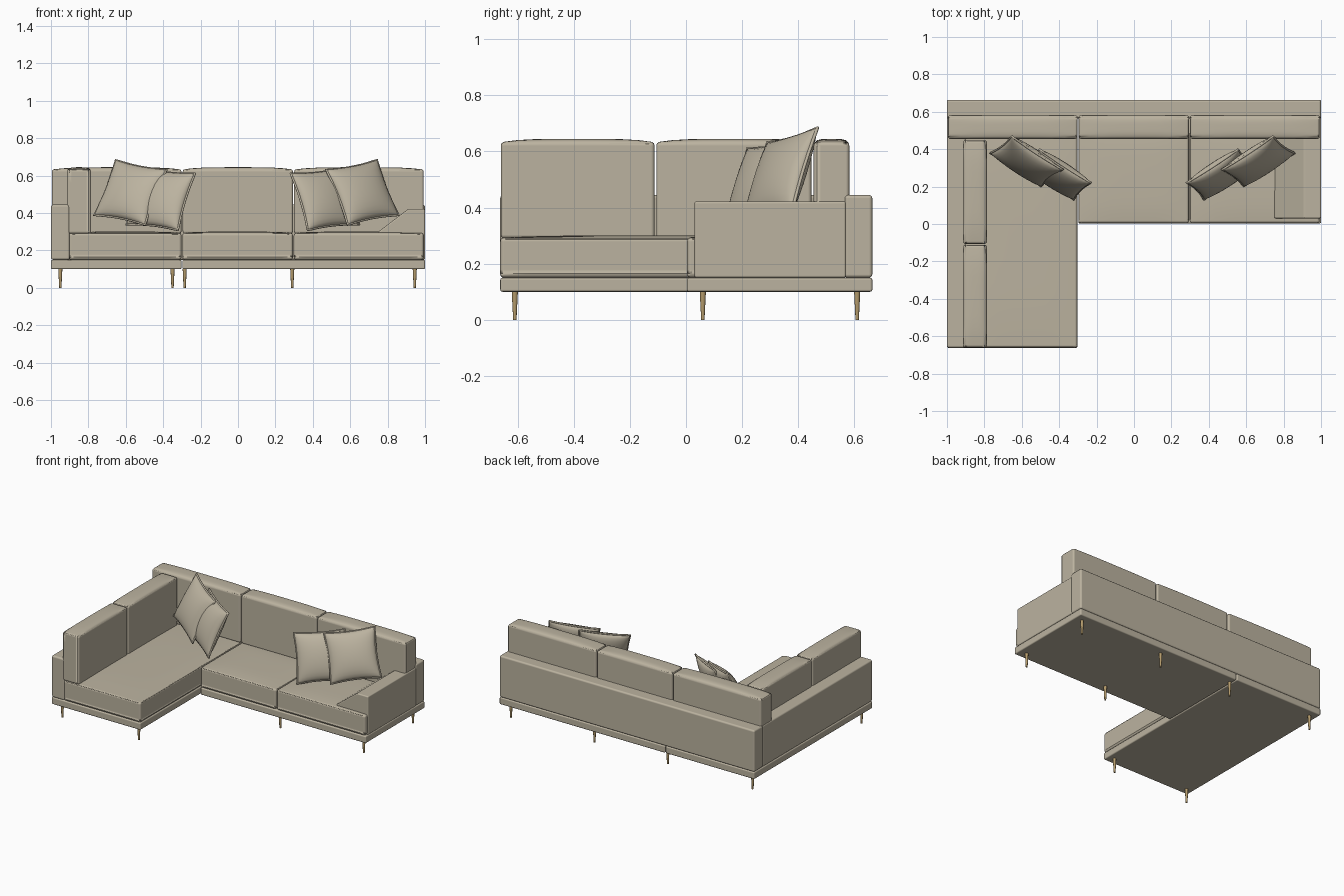
import bpy, bmesh, math
from mathutils import Vector, Matrix

if "Cube" in bpy.data.objects:
    bpy.data.objects.remove(bpy.data.objects["Cube"], do_unlink=True)


def material(name, colour):
    mat = bpy.data.materials.new(name)
    mat.use_nodes = True
    mat.diffuse_color = (*colour, 1)
    mat.node_tree.nodes["Principled BSDF"].inputs["Base Color"].default_value = (*colour, 1)
    return mat


FABRIC = material("beige fabric", (0.50, 0.45, 0.35))
WOOD = material("golden wood", (0.46, 0.33, 0.15))


def finish(name, bm, mat, bevel=0):
    bmesh.ops.recalc_face_normals(bm, faces=bm.faces)
    mesh = bpy.data.meshes.new(name)
    bm.to_mesh(mesh)
    bm.free()
    mesh.shade_smooth()
    mesh.materials.append(mat)
    obj = bpy.data.objects.new(name, mesh)
    bpy.context.collection.objects.link(obj)
    if bevel:
        mod = obj.modifiers.new("rounded edges", "BEVEL")
        mod.width, mod.segments = bevel, 3
        mod.limit_method, mod.angle_limit = "ANGLE", math.radians(30)
        mod.harden_normals = True
    return obj


def box(name, x, y, z, bevel=0.008, puff=0):
    """Box between limits; puff swells the top into a soft crown."""
    bm = bmesh.new()
    bmesh.ops.create_cube(bm, size=2)
    if puff:
        bmesh.ops.subdivide_edges(bm, edges=bm.edges[:], cuts=9, use_grid_fill=True)
    for v in bm.verts:
        a, b, c = v.co
        crown = puff * (1 - a**4) * (1 - b**4) if c > 0.99 else 0
        v.co = [lo + (hi - lo) * (t + 1) / 2 for t, (lo, hi) in zip((a, b, c), (x, y, z))]
        v.co.z += crown
    return finish(name, bm, FABRIC, bevel)


def piping(name, points, radius):
    curve = bpy.data.curves.new(name, "CURVE")
    curve.dimensions = "3D"
    curve.bevel_depth, curve.bevel_resolution = radius, 2
    spline = curve.splines.new("POLY")
    spline.points.add(len(points) - 1)
    for p, co in zip(spline.points, points):
        p.co = (*co, 1)
    spline.use_cyclic_u = True
    curve.materials.append(FABRIC)
    bpy.context.collection.objects.link(bpy.data.objects.new(name, curve))


def cushion(name, x, y, z, puff):
    r, inset = 0.016, 0.005
    box(name, x, y, z, r, puff)
    # Corded seam around the top edge, with cut corners
    (x0, x1), (y0, y1) = [(lo + inset, hi - inset) for lo, hi in (x, y)]
    loop = [(x0 + r, y0), (x1 - r, y0), (x1, y0 + r), (x1, y1 - r),
            (x1 - r, y1), (x0 + r, y1), (x0, y1 - r), (x0, y0 + r)]
    piping(name + "_piping", [(a, b, z[1] - inset) for a, b in loop], 0.003)


# Plinths of the two modules
box("chaise_plinth", (-1, -0.302), (-0.662, 0.664), (0.1, 0.15))
box("sofa_plinth", (-0.298, 1), (0.003, 0.664), (0.1, 0.15))

# Low outer frame: back and chaise side
box("back_frame", (-1, 1), (0.565, 0.664), (0.15, 0.445), 0.012)
box("chaise_arm", (-1, -0.9), (-0.662, 0.57), (0.15, 0.445), 0.012)

# Sloped left arm, extruded from its front profile
bm = bmesh.new()
profile = [(0.75, 0.15), (1, 0.15), (1, 0.422), (0.91, 0.422), (0.75, 0.3)]
face = bm.faces.new([bm.verts.new((px, 0.03, pz)) for px, pz in profile])
side = bmesh.ops.extrude_face_region(bm, geom=[face])["geom"]
bmesh.ops.translate(bm, vec=(0, 0.54, 0), verts=[g for g in side if isinstance(g, bmesh.types.BMVert)])
finish("sloped_arm", bm, FABRIC, 0.008)

# Seat cushions
SEAT_Z = (0.15, 0.293)
cushion("chaise_seat", (-0.905, -0.302), (-0.662, 0.5), SEAT_Z, 0.008)
cushion("middle_seat", (-0.298, 0.294), (0.004, 0.5), SEAT_Z, 0.008)
cushion("left_seat", (0.298, 0.993), (0.004, 0.5), SEAT_Z, 0.008)

# Back cushions
BACK_Z = (0.29, 0.633)
for name, x in (("corner", (-0.995, -0.302)), ("middle", (-0.296, 0.294)), ("left", (0.3, 0.993))):
    cushion(name + "_back_cushion", x, (0.455, 0.582), BACK_Z, 0.012)
for name, y in (("front", (-0.66, -0.112)), ("rear", (-0.106, 0.447))):
    cushion(name + "_side_cushion", (-0.915, -0.785), y, BACK_Z, 0.012)


def pillow(name, centre, right, up, flip):
    """Square throw pillow spanned by two edge directions, pinched at the rim."""
    n, half, bulge = 14, 0.165, 0.055
    u = Vector(right).normalized()
    w = u.cross(Vector(up)).normalized()
    v = w.cross(u)
    mirror = Matrix.Diagonal((flip, 1, 1))

    def place(a, b, h):
        sag_a = a * (1 - 0.07 * (1 - b * b))
        sag_b = b * (1 - 0.07 * (1 - a * a))
        return mirror @ (Vector(centre) + half * (u * sag_a + v * sag_b) + w * h)

    bm = bmesh.new()
    for sign in (-1, 1):
        grid = {}
        for i in range(n + 1):
            for j in range(n + 1):
                a, b = [-math.cos(math.pi * k / n) for k in (i, j)]
                h = sign * bulge * max(0, (1 - a * a) * (1 - b * b)) ** 0.45
                grid[i, j] = bm.verts.new(place(a, b, h))
        for i in range(n):
            for j in range(n):
                bm.faces.new([grid[i, j], grid[i + 1, j], grid[i + 1, j + 1], grid[i, j + 1]])
    bmesh.ops.remove_doubles(bm, verts=bm.verts, dist=0.0005)
    finish(name, bm, FABRIC)
    # Corded rim
    t = [-1 + 2 * k / n for k in range(n)]
    rim = [(k, -1) for k in t] + [(1, k) for k in t] + [(-k, 1) for k in t] + [(-1, -k) for k in t]
    piping(name + "_piping", [place(a, b, 0) for a, b in rim], 0.006)


# Throw pillows: a leaning pair on each side
for side_name, flip, ax, bx in (("left", 1, 0.665, 0.465), ("right", -1, 0.575, 0.413)):
    pillow(side_name + "_front_pillow", (ax, 0.335, 0.51), (0.26, 0.17, 0.05), (-0.11, 0.10, 0.31), flip)
    pillow(side_name + "_rear_pillow", (bx, 0.265, 0.475), (0.27, 0.175, 0.03), (-0.10, 0.09, 0.315), flip)

# Tapered round legs
spots = [(-0.95, -0.61), (-0.35, -0.61), (-0.95, 0.61), (-0.285, 0.61),
         (0.29, 0.61), (0.945, 0.61), (0.29, 0.06), (0.945, 0.06)]
for k, (x, y) in enumerate(spots):
    bm = bmesh.new()
    bmesh.ops.create_cone(bm, cap_ends=True, segments=16, radius1=0.006, radius2=0.011, depth=0.102,
                          matrix=Matrix.Translation((x, y, 0.051)))
    leg = finish(f"leg_{k + 1}", bm, WOOD)
    leg.data.set_sharp_from_angle(angle=math.radians(40))
